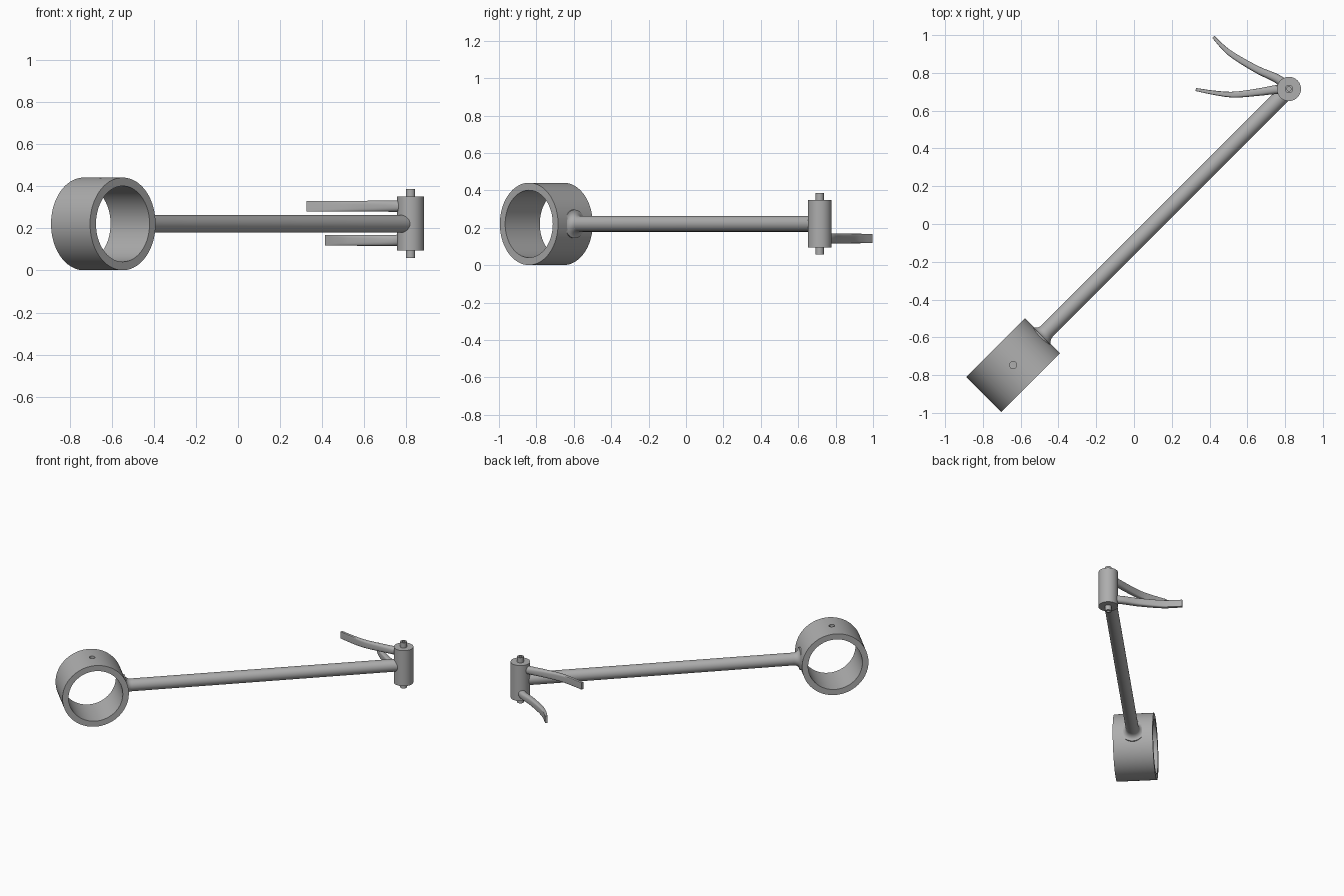
import bpy, bmesh
from math import pi, cos, sin, copysign, radians
from mathutils import Vector, Matrix

if "Cube" in bpy.data.objects:
    bpy.data.objects.remove(bpy.data.objects["Cube"])

grey = bpy.data.materials.new("plain grey")
grey.use_nodes = True
grey.diffuse_color = (0.42, 0.42, 0.42, 1)
grey.node_tree.nodes["Principled BSDF"].inputs["Base Color"].default_value = grey.diffuse_color

MID = 0.221                                  # height of the arm axis
RING = Vector((-0.64, -0.747, MID))          # ring centre
PIVOT = Vector((0.82, 0.715, MID))           # pivot centre
along = Vector((1, 1, 0)).normalized()       # arm direction
across = Vector((1, -1, 0)).normalized()     # ring axis


def finish(name, bm):
    bmesh.ops.recalc_face_normals(bm, faces=bm.faces)
    mesh = bpy.data.meshes.new(name)
    bm.to_mesh(mesh)
    bm.free()
    obj = bpy.data.objects.new(name, mesh)
    bpy.context.collection.objects.link(obj)
    mesh.materials.append(grey)
    return obj


def smooth(obj):
    bpy.ops.object.select_all(action="DESELECT")
    obj.select_set(True)
    bpy.context.view_layer.objects.active = obj
    bpy.ops.object.shade_smooth_by_angle(angle=radians(35))


def loft(bm, loops, closed):
    """Skin a row of vertex loops, capped at the ends or joined into a tube."""
    rows = [[bm.verts.new(p) for p in loop] for loop in loops]
    n = len(rows[0])
    pairs = list(zip(rows, rows[1:])) + ([(rows[-1], rows[0])] if closed else [])
    for a, b in pairs:
        for i in range(n):
            j = (i + 1) % n
            bm.faces.new((a[i], a[j], b[j], b[i]))
    if not closed:
        bm.faces.new(rows[0])
        bm.faces.new(rows[-1])


def lathe(name, profile, origin, axis, closed=False, segments=64):
    """Turn (radius, distance) points about an axis through origin."""
    turn = Matrix.Translation(origin) @ axis.to_track_quat("Z", "Y").to_matrix().to_4x4()
    angles = [2 * pi * i / segments for i in range(segments)]
    bm = bmesh.new()
    loft(bm, [[turn @ Vector((r * cos(a), r * sin(a), d)) for a in angles]
              for r, d in profile], closed)
    return finish(name, bm)


def blade(name, points, height):
    """Curved finger: round at the pivot, thin and square at the tip."""
    knots = [Vector((x, y, height)) for x, y in points]
    knots = [2 * knots[0] - knots[1]] + knots + [2 * knots[-1] - knots[-2]]
    path = []
    for a, b, c, d in zip(knots, knots[1:], knots[2:], knots[3:]):
        for k in range(8):
            t = k / 8
            path.append(0.5 * (2 * b + (c - a) * t + (2 * a - 5 * b + 4 * c - d) * t ** 2
                               + (3 * b - a - 3 * c + d) * t ** 3))
    path.append(knots[-2])
    loops = []
    last = len(path) - 1
    for i, p in enumerate(path):
        f = i / last
        ahead = (path[min(i + 1, last)] - path[max(i - 1, 0)]).normalized()
        side = ahead.cross(Vector((0, 0, 1)))
        half_w, half_h = 0.027 - 0.019 * f, 0.027 - 0.002 * f
        power = 1 - 0.9 * f                  # ellipse to rectangle
        loop = []
        for k in range(24):
            c, s = cos(2 * pi * k / 24 + pi / 24), sin(2 * pi * k / 24 + pi / 24)
            loop.append(p + side * half_w * copysign(abs(c) ** power, c)
                        + Vector((0, 0, half_h * copysign(abs(s) ** power, s))))
        loops.append(loop)
    bm = bmesh.new()
    loft(bm, loops, False)
    return finish(name, bm)


# Ring with a small hole through the top wall
up = Vector((0, 0, 1))
ring = lathe("ring", [(0.22, -0.131), (0.22, 0.131), (0.18, 0.131), (0.18, -0.131)],
             RING, across, closed=True, segments=96)
cutter = lathe("hole_cutter", [(0.019, 0.1), (0.019, 0.3)], RING, up, segments=32)
cutter.hide_render = True
cut = ring.modifiers.new("pin hole", "BOOLEAN")
cut.object = cutter
cut.solver = "EXACT"
bpy.context.view_layer.objects.active = ring
bpy.ops.object.modifier_apply(modifier=cut.name)
bpy.data.objects.remove(cutter)

# Long arm, flaring where it meets the ring
reach = (PIVOT - RING).length
flare = [(0.042 + 0.034 * (1 - sin(k * pi / 12)), 0.242 - 0.04 * cos(k * pi / 12) + 0.014)
         for k in range(7)]
arm = lathe("arm", [(0.076, 0.19)] + flare + [(0.042, reach - 0.02)], RING, along)

# Pivot barrel and the hollow pin through it
barrel = lathe("pivot_barrel", [(0.064, -0.127), (0.064, 0.129)], PIVOT, up)
pin = lathe("pivot_pin", [(0.022, -0.163), (0.022, 0.166), (0.011, 0.166), (0.011, -0.163)],
            PIVOT, up, closed=True, segments=32)

# Two curved fingers
upper = blade("upper_finger", [(0.8, 0.715), (0.74, 0.71), (0.65, 0.697),
                               (0.53, 0.685), (0.43, 0.694), (0.327, 0.712)], 0.305)
lower = blade("lower_finger", [(0.805, 0.735), (0.75, 0.773), (0.653, 0.817),
                               (0.53, 0.889), (0.47, 0.938), (0.42, 0.991)], 0.143)

for part in (ring, arm, barrel, pin, upper, lower):
    smooth(part)
